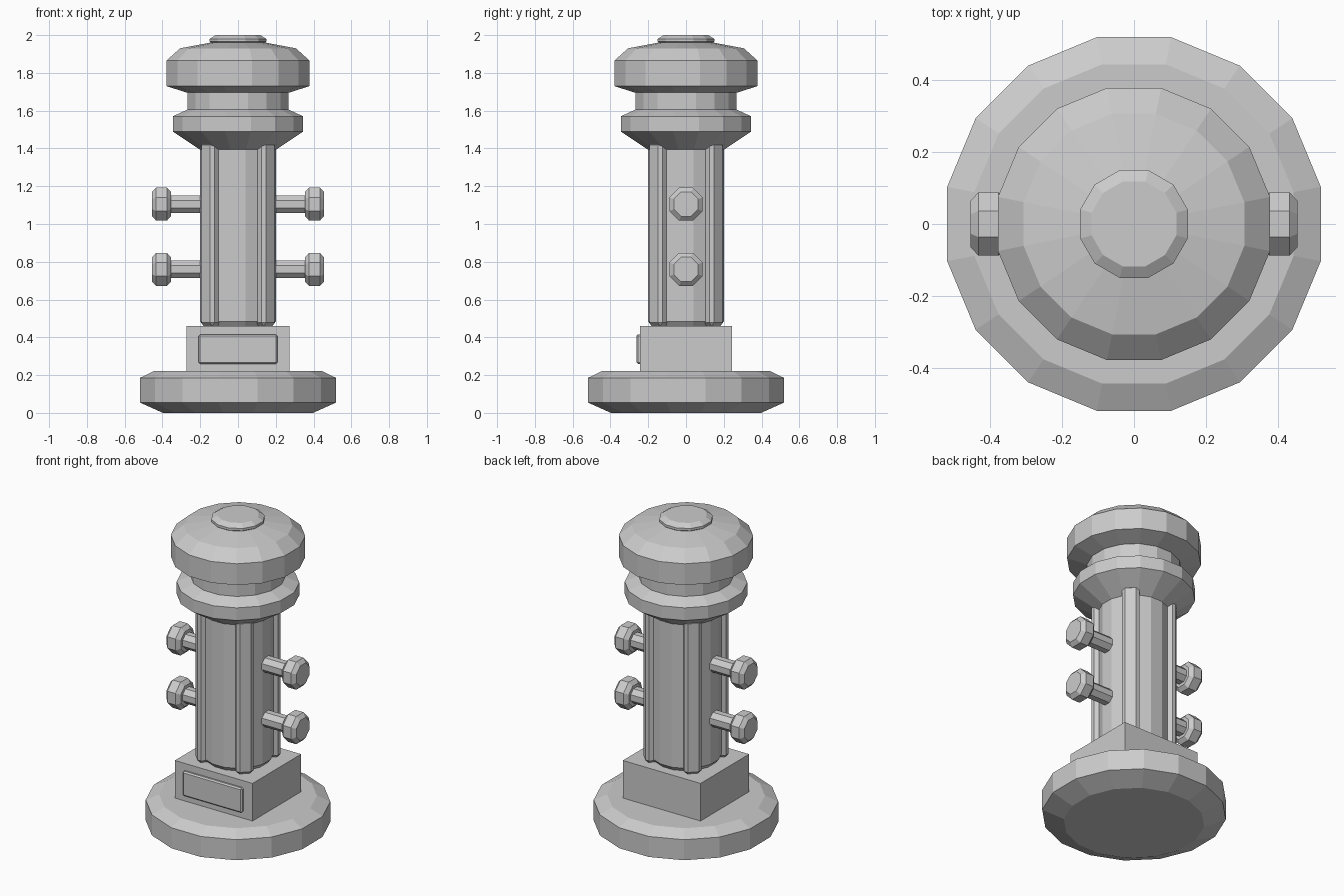
import bpy
import bmesh
from math import cos, sin, pi, radians
from mathutils import Matrix

cube = bpy.data.objects.get("Cube")
if cube:
    bpy.data.objects.remove(cube, do_unlink=True)

# One plain grey for the whole model
grey = bpy.data.materials.new("plain_grey")
grey.use_nodes = True
colour = (0.6, 0.6, 0.6, 1)
grey.diffuse_color = colour
grey.node_tree.nodes["Principled BSDF"].inputs["Base Color"].default_value = colour


def finish(name, bm, matrix=Matrix()):
    bmesh.ops.recalc_face_normals(bm, faces=bm.faces)
    mesh = bpy.data.meshes.new(name)
    bm.to_mesh(mesh)
    bm.free()
    mesh.materials.append(grey)
    obj = bpy.data.objects.new(name, mesh)
    obj.matrix_world = matrix
    bpy.context.collection.objects.link(obj)
    return obj


def lathe(name, profile, sides=16, matrix=Matrix()):
    """Closed solid from (radius, height) points, with a flat side facing each axis."""
    bm = bmesh.new()
    angles = [2 * pi * (i + 0.5) / sides for i in range(sides)]
    rings = [[bm.verts.new((r * cos(a), r * sin(a), z)) for a in angles]
             for r, z in profile]
    for low, high in zip(rings, rings[1:]):
        for i in range(sides):
            j = (i + 1) % sides
            bm.faces.new((low[i], low[j], high[j], high[i]))
    bm.faces.new(rings[0][::-1])
    bm.faces.new(rings[-1])
    return finish(name, bm, matrix)


def box(name, size, centre, bevel=0, matrix=Matrix()):
    bm = bmesh.new()
    place = Matrix.Translation(centre) @ Matrix.Diagonal((*size, 1))
    bmesh.ops.create_cube(bm, size=1, matrix=place)
    if bevel:
        bmesh.ops.bevel(bm, geom=bm.edges[:], offset=bevel, segments=1,
                        affect='EDGES')
    return finish(name, bm, matrix)


# Foot and square plinth with its front plate
lathe("base", [(0.405, 0), (0.53, 0.055), (0.53, 0.185), (0.453, 0.222)])
box("plinth", (0.544, 0.486, 0.25), (0, 0, 0.335))
box("front_plate", (0.416, 0.03, 0.156), (0, -0.247, 0.338), 0.008)

# Column with four diagonal ribs
lathe("column", [(0.185, 0.46), (0.205, 0.485), (0.205, 1.4)])
for i in range(4):
    box(f"rib_{i + 1}", (0.1, 0.1, 0.976), (0.193, 0, 0.948), 0.018,
        Matrix.Rotation(radians(45 + 90 * i), 4, 'Z'))

# Collar, neck, cap and top knob
lathe("collar", [(0.2, 1.39), (0.352, 1.49), (0.352, 1.57), (0.275, 1.605)])
lathe("neck", [(0.272, 1.58), (0.272, 1.72)])
lathe("cap", [(0.275, 1.695), (0.386, 1.73), (0.386, 1.865), (0.313, 1.93),
              (0.14, 1.962)])
lathe("knob", [(0.135, 1.95), (0.155, 1.965), (0.155, 1.98), (0.122, 2.0)], 12)

# Two bolts on each side
for side, turn in (("left", 90), ("right", -90)):
    for level, z in (("upper", 1.105), ("lower", 0.76)):
        place = (Matrix.Translation((0, 0, z))
                 @ Matrix.Rotation(radians(turn), 4, 'Y'))
        lathe(f"{side}_{level}_bolt_shaft", [(0.05, 0.15), (0.05, 0.37)], 8, place)
        lathe(f"{side}_{level}_bolt_head",
              [(0.07, 0.355), (0.095, 0.377), (0.095, 0.433), (0.07, 0.455)],
              8, place)
